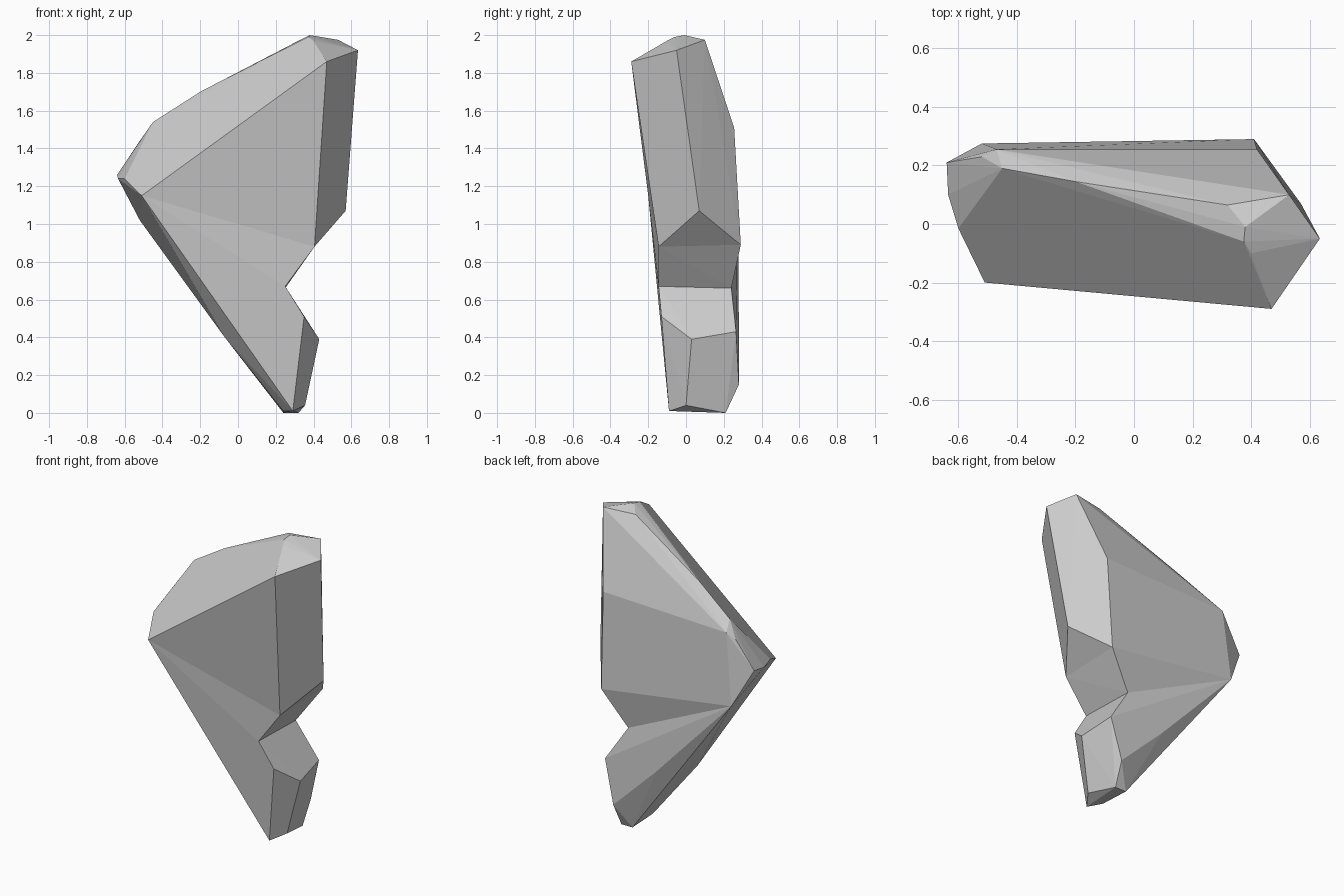
import bpy
import bmesh

# Remove the default object
cube = bpy.data.objects.get("Cube")
if cube:
    bpy.data.objects.remove(cube, do_unlink=True)

# One flat stone colour
stone = bpy.data.materials.new("grey stone")
stone.use_nodes = True
stone.diffuse_color = (0.6, 0.6, 0.6, 1)
shader = next(n for n in stone.node_tree.nodes if n.type == "BSDF_PRINCIPLED")
shader.inputs["Base Color"].default_value = stone.diffuse_color
shader.inputs["Roughness"].default_value = 0.9


def rock_chunk(name, corners):
    """Wrap the corners in a faceted convex shell."""
    bm = bmesh.new()
    for corner in corners:
        bm.verts.new(corner)
    result = bmesh.ops.convex_hull(bm, input=bm.verts[:], use_existing_faces=False)
    unused = {g for g in result["geom_interior"] + result["geom_unused"]
              if isinstance(g, bmesh.types.BMVert)}
    bmesh.ops.delete(bm, geom=list(unused), context="VERTS")
    # Merge almost flat neighbours into broad facets
    bmesh.ops.dissolve_limit(bm, angle_limit=0.02, verts=bm.verts[:], edges=bm.edges[:])
    bmesh.ops.recalc_face_normals(bm, faces=bm.faces[:])
    mesh = bpy.data.meshes.new(name)
    bm.to_mesh(mesh)
    bm.free()
    mesh.materials.append(stone)
    rock = bpy.data.objects.new(name, mesh)
    bpy.context.scene.collection.objects.link(rock)
    return rock


# Corners shared by neighbouring chunks
side_front = (-0.51, -0.20, 1.15)
side_back = (-0.52, 0.275, 1.02)
ledge_front = (0.405, -0.145, 0.88)
ledge_back = (0.41, 0.29, 0.89)
waist_front = (0.25, -0.145, 0.67)
waist_back = (0.25, 0.24, 0.66)

# Large upper block: blunt side tip, sloping ridge, chipped peak and back edge
side_tip = [(-0.60, -0.015, 1.24), (-0.635, 0.10, 1.24), (-0.64, 0.21, 1.26)]
ridge = [(-0.52, 0.23, 1.44), (-0.45, 0.19, 1.54), (-0.20, 0.145, 1.70)]
peak = [(0.375, -0.06, 1.99), (0.38, -0.01, 2.0), (0.32, 0.065, 1.97),
        (0.53, 0.10, 1.975), (0.40, -0.10, 1.97)]
outer_edge = [(0.47, -0.29, 1.86), (0.635, -0.05, 1.92), (0.57, 0.07, 1.07)]
back_edge = [(0.42, 0.255, 1.51), (-0.47, 0.255, 1.48)]
rock_chunk("upper_block", side_tip + ridge + peak + outer_edge + back_edge
           + [side_front, side_back, ledge_front, ledge_back])

# Narrow wedge that forms the notch
rock_chunk("notch_wedge", [side_front, side_back, ledge_front, ledge_back,
                           waist_front, waist_back, (0.37, 0.04, 0.85)])

# Tapering lower spur
shoulder = [(0.35, -0.13, 0.51), (0.43, 0.03, 0.39), (0.40, 0.265, 0.43)]
under_edge = [(0.0, -0.125, 0.42), (-0.07, -0.02, 0.40), (0.02, 0.28, 0.45)]
foot = [(0.29, -0.09, 0.01), (0.24, 0.0, 0.01), (0.24, 0.21, 0.0),
        (0.32, 0.21, 0.0), (0.355, 0.0, 0.04), (0.33, 0.28, 0.15)]
rock_chunk("lower_spur", shoulder + under_edge + foot
           + [side_front, side_back, waist_front, waist_back])
